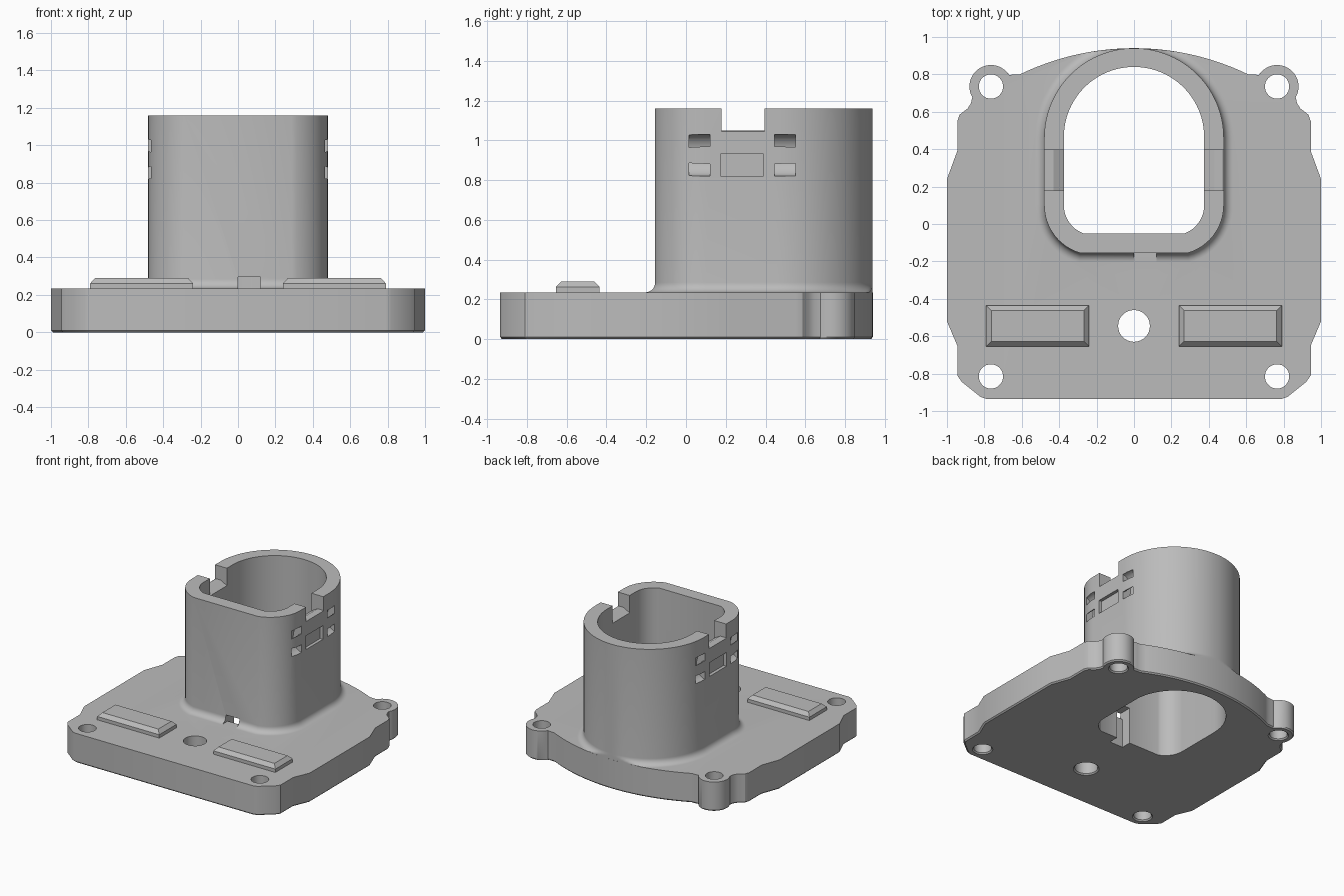
import bpy, bmesh
from math import sin, cos, asin, pi, sqrt, radians

cube = bpy.data.objects.get("Cube")
if cube:
    bpy.data.objects.remove(cube, do_unlink=True)

grey = bpy.data.materials.new("plain grey")
grey.use_nodes = True
GREY = (0.5, 0.5, 0.5, 1)
grey.diffuse_color = GREY
grey.node_tree.nodes["Principled BSDF"].inputs["Base Color"].default_value = GREY

TOP = 0.235       # plate top
HEIGHT = 1.16     # tower top
BACK_R = 1.4      # radius of the plate's curved back edge


def loft(name, rings):
    """Closed solid through rings of equal point count."""
    bm = bmesh.new()
    loops = [[bm.verts.new(p) for p in ring] for ring in rings]
    n = len(loops[0])
    for a, b in zip(loops, loops[1:]):
        for i in range(n):
            j = (i + 1) % n
            bm.faces.new((a[i], a[j], b[j], b[i]))
    bm.faces.new(loops[0])
    bm.faces.new(loops[-1])
    bmesh.ops.recalc_face_normals(bm, faces=bm.faces)
    mesh = bpy.data.meshes.new(name)
    bm.to_mesh(mesh)
    bm.free()
    mesh.materials.append(grey)
    ob = bpy.data.objects.new(name, mesh)
    bpy.context.collection.objects.link(ob)
    return ob


def flat(points, z, scale=1):
    return [(x * scale, y * scale, z) for x, y in points]


def rect(x0, x1, y0, y1, inset=0):
    return [(x0 + inset, y0 + inset), (x1 - inset, y0 + inset),
            (x1 - inset, y1 - inset), (x0 + inset, y1 - inset)]


def box(x0, x1, y0, y1, z0, z1):
    pts = rect(x0, x1, y0, y1)
    return loft("cutter", [flat(pts, z0), flat(pts, z1)])


def side_prism(profile, y0, y1, side):
    """Extrude an x-z profile along y, on the given side."""
    return loft("cutter", [[(side * x, y, z) for x, z in profile] for y in (y0, y1)])


def arc(cx, cy, r, a0, a1, steps):
    return [(cx + r * cos(a0 + (a1 - a0) * i / steps),
             cy + r * sin(a0 + (a1 - a0) * i / steps)) for i in range(steps + 1)]


def boolean(target, tool, operation="DIFFERENCE"):
    bpy.context.view_layer.objects.active = target
    mod = target.modifiers.new("cut", "BOOLEAN")
    mod.object, mod.operation, mod.solver = tool, operation, "EXACT"
    bpy.ops.object.modifier_apply(modifier=mod.name)
    bpy.data.objects.remove(tool, do_unlink=True)


def mirrored(half):
    return half + [(-x, y) for x, y in reversed(half) if x > 1e-5]


def back_edge(x):
    return 0.94 - BACK_R + sqrt(BACK_R ** 2 - x * x)


def tower_outline(w, r, front, back_y=0.46):
    """Half-round back, straight sides, rounded front corners."""
    end = -asin((0.1 - front) / r)
    half = arc(w - r, 0.1, r, end, 0, 12) + arc(0, back_y, w, 0, pi / 2, 24)
    half = [(x, min(y, back_edge(x) - 0.0005)) for x, y in half]
    return mirrored(half)


# Base plate with two ears and a curved back edge
half = [(0.79, -0.935), (0.82, -0.925), (0.92, -0.845), (0.945, -0.81),
        (0.945, -0.65), (1, -0.52), (1, 0.24), (0.945, 0.39), (0.945, 0.55),
        (0.932, 0.585), (0.89, 0.617), (0.872, 0.645)]
half += arc(0.765, 0.735, 0.115, radians(-30), radians(148), 24)
half += [(0.64, 0.8)]
half += [(0.61 * (1 - i / 16), back_edge(0.61 * (1 - i / 16))) for i in range(17)]
plate = mirrored(half)
body = loft("housing", [flat(plate, 0, 0.99), flat(plate, 0.01), flat(plate, TOP)])

# Tower with a fillet where it meets the plate
F = 0.05
rings = [flat(tower_outline(0.48 + F, 0.265 + F, -0.155 - F), 0.1)]
for i in range(9):
    t = i / 8 * pi / 2
    d = F * (1 - sin(t))
    rings.append(flat(tower_outline(0.48 + d, 0.265 + d, -0.155 - d), TOP + F * (1 - cos(t))))
rings.append(flat(tower_outline(0.48, 0.265, -0.155), HEIGHT))
boolean(body, loft("tower", rings), "UNION")

# Bore through tower and plate
bore = tower_outline(0.375, 0.16, -0.05, 0.465)
boolean(body, loft("cutter", [flat(bore, -0.1), flat(bore, HEIGHT + 0.1)]))

# Screw holes and front hole, eased at the underside
for x, y, r in [(0.765, 0.735, 0.065), (-0.765, 0.735, 0.065),
                (0.765, -0.815, 0.065), (-0.765, -0.815, 0.065), (0, -0.545, 0.085)]:
    levels = [(-0.01, r + 0.02), (0.01, r), (0.4, r)]
    boolean(body, loft("cutter", [flat(arc(x, y, q, 0, 2 * pi * 31 / 32, 31), z)
                                  for z, q in levels]))

# Cable channel up the inner front wall, with its outlet
boolean(body, box(0, 0.12, -0.13, 0, -0.05, 0.295))
boolean(body, box(0, 0.12, -0.3, -0.1, TOP, 0.295))

# Side notches, label recesses and curved strap tunnels
notch = [(0.3, 1.0), (0.375, 1.02), (0.43, 1.05), (0.47, 1.05), (0.5, 1.035),
         (0.6, 1.035), (0.6, 1.3), (0.3, 1.3)]
recess = [(0.455, 0.82), (0.6, 0.82), (0.6, 0.93), (0.455, 0.93)]


def bend(depth, rise):
    return [(0.48 - depth * sin(pi * i / 12), 0.925 + rise * cos(pi * i / 12))
            for i in range(13)]


tunnel = ([(0.6, 1.03)] + bend(0.075, 0.105) + [(0.6, 0.82), (0.6, 0.88)]
          + bend(0.03, 0.043)[::-1] + [(0.6, 0.968)])
for side in (1, -1):
    boolean(body, side_prism(notch, 0.178, 0.395, side))
    boolean(body, side_prism(recess, 0.173, 0.39, side))
    for y in (0.015, 0.445):
        boolean(body, side_prism(tunnel, y, y + 0.105, side))

# Raised pads with sloped edges
pads = []
for name, x0, x1 in (("left_pad", 0.24, 0.79), ("right_pad", -0.79, -0.24)):
    pads.append(loft(name, [flat(rect(x0, x1, -0.655, -0.435, i), z)
                            for z, i in ((TOP - 0.02, 0), (0.262, 0), (0.29, 0.027))]))

# Smooth curves, keep edges sharp
bpy.ops.object.select_all(action="DESELECT")
body.select_set(True)
bpy.context.view_layer.objects.active = body
bpy.ops.object.shade_smooth_by_angle(angle=radians(25))
